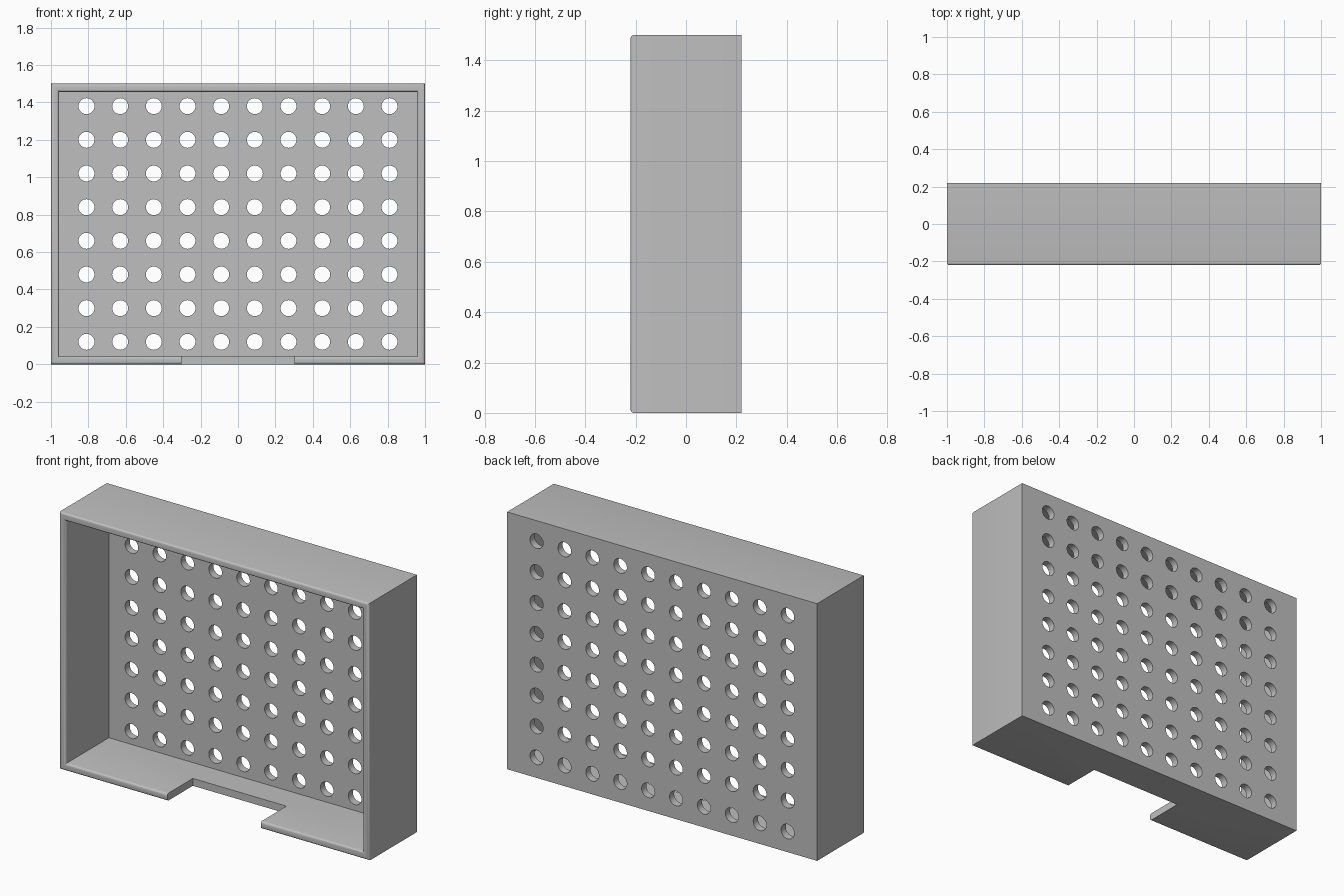
import bpy, bmesh, math
from mathutils import Matrix, Vector

cube = bpy.data.objects.get("Cube")
if cube:
    bpy.data.objects.remove(cube, do_unlink=True)

WIDTH, DEPTH, HEIGHT = 2.0, 0.44, 1.5
WALL, ROUND = 0.043, 0.013
PITCH, HOLE_RADIUS = 0.18, 0.0425
NOTCH_HALF, NOTCH_BACK = 0.302, 0.015
FRONT, BACK = -DEPTH / 2, DEPTH / 2

grey = bpy.data.materials.new("plain_grey")
grey.use_nodes = True
grey.diffuse_color = (0.52, 0.52, 0.52, 1)
grey.node_tree.nodes["Principled BSDF"].inputs["Base Color"].default_value = grey.diffuse_color


def add_object(name, bm):
    bmesh.ops.recalc_face_normals(bm, faces=bm.faces)
    mesh = bpy.data.meshes.new(name)
    bm.to_mesh(mesh)
    bm.free()
    mesh.materials.append(grey)
    obj = bpy.data.objects.new(name, mesh)
    bpy.context.collection.objects.link(obj)
    return obj


def add_box(bm, low, high):
    low, high = Vector(low), Vector(high)
    place = Matrix.Translation((low + high) / 2) @ Matrix.Diagonal((*(high - low), 1))
    return bmesh.ops.create_cube(bm, size=1, matrix=place)["verts"]


def cut(target, cutter):
    cutter.hide_render = True
    mod = target.modifiers.new("cut", 'BOOLEAN')
    mod.operation = 'DIFFERENCE'
    mod.solver = 'EXACT'
    mod.object = cutter
    bpy.context.view_layer.objects.active = target
    bpy.ops.object.modifier_apply(modifier=mod.name)
    bpy.data.objects.remove(cutter, do_unlink=True)


# Open-fronted tray: inset the front face and push it back to make the walls
bm = bmesh.new()
add_box(bm, (-WIDTH / 2, FRONT, 0), (WIDTH / 2, BACK, HEIGHT))
bm.normal_update()
front = min(bm.faces, key=lambda f: f.calc_center_median().y)
bmesh.ops.inset_region(bm, faces=[front], thickness=WALL, use_even_offset=True)
pocket = bmesh.ops.extrude_discrete_faces(bm, faces=[front])["faces"][0]
for v in pocket.verts:
    v.co.y = BACK - WALL

# Rounded inner and outer edges of the front rim
rim = []
for e in bm.edges:
    a, b = (v.co for v in e.verts)
    along = abs(a.x - b.x) < 1e-4 or abs(a.z - b.z) < 1e-4
    if along and max(a.y, b.y) < FRONT + 1e-4:
        rim.append(e)
bmesh.ops.bevel(bm, geom=rim, offset=ROUND, segments=4, profile=0.5, affect='EDGES')
tray = add_object("perforated_tray", bm)

# Notch in the front of the bottom wall
bm = bmesh.new()
add_box(bm, (-NOTCH_HALF, FRONT - 0.1, -0.1), (NOTCH_HALF, NOTCH_BACK, WALL + 0.05))
cut(tray, add_object("notch_cutter", bm))

# Grid of round holes through the back panel
bm = bmesh.new()
turn = Matrix.Rotation(math.pi / 2, 4, 'X')
for col in range(10):
    for row in range(8):
        spot = ((col - 4.5) * PITCH, BACK - WALL / 2, HEIGHT / 2 + (row - 3.5) * PITCH)
        bmesh.ops.create_cone(bm, cap_ends=True, segments=32, radius1=HOLE_RADIUS,
                              radius2=HOLE_RADIUS, depth=WALL + 0.1,
                              matrix=Matrix.Translation(spot) @ turn)
cut(tray, add_object("hole_cutter", bm))

# Smooth rim and holes, crisp corners elsewhere
bpy.ops.object.select_all(action='DESELECT')
tray.select_set(True)
bpy.context.view_layer.objects.active = tray
bpy.ops.object.shade_smooth_by_angle(angle=math.radians(30))
